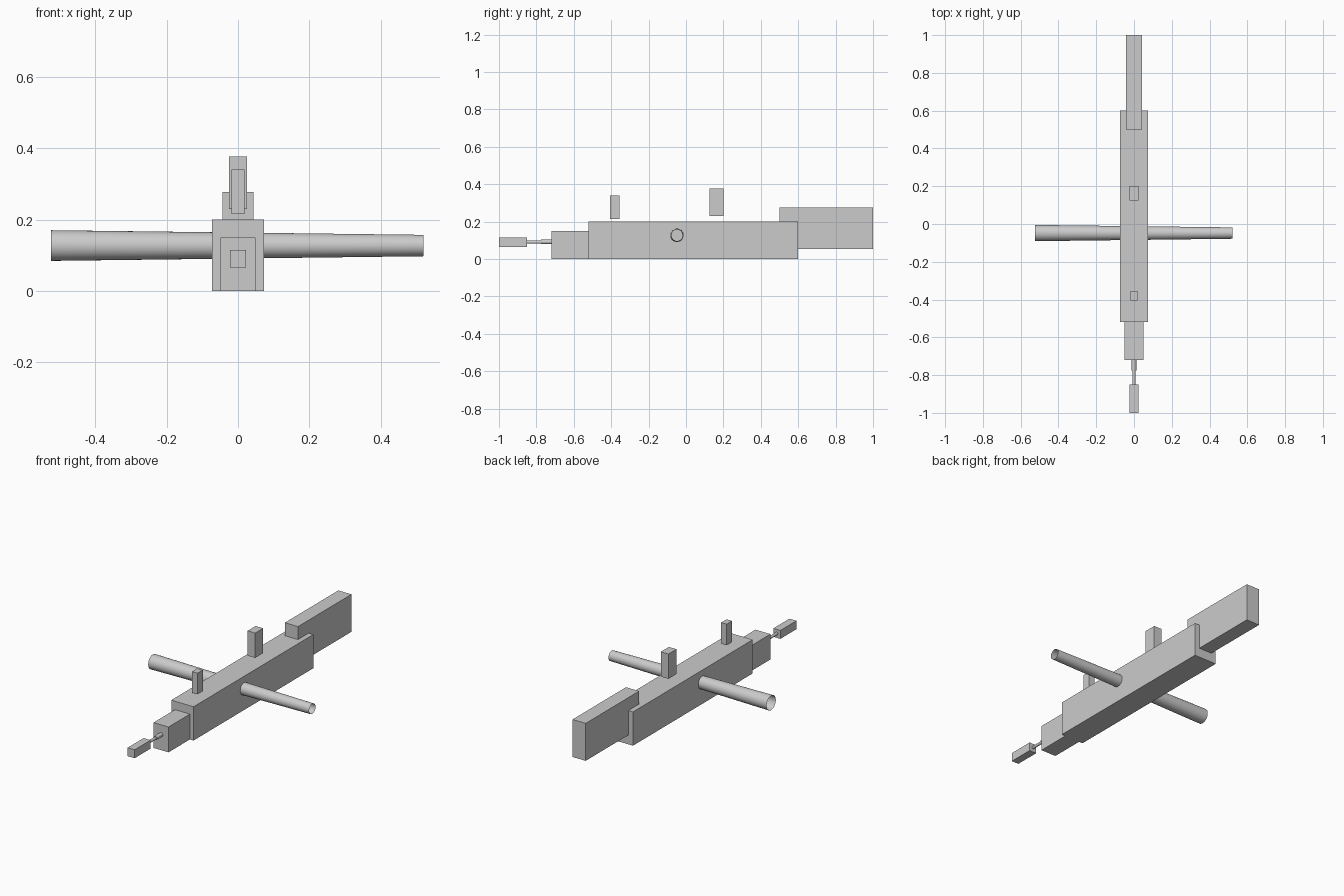
import bpy, bmesh, math
from mathutils import Matrix

if "Cube" in bpy.data.objects:
    bpy.data.objects.remove(bpy.data.objects["Cube"])


def finish(name, bm):
    mesh = bpy.data.meshes.new(name)
    bm.to_mesh(mesh)
    bm.free()
    obj = bpy.data.objects.new(name, mesh)
    bpy.context.collection.objects.link(obj)
    return obj


def box(name, half_width, y0, y1, z0, z1):
    bm = bmesh.new()
    place = Matrix.Translation((0, (y0 + y1) / 2, (z0 + z1) / 2))
    size = Matrix.Diagonal((2 * half_width, y1 - y0, z1 - z0, 1))
    bmesh.ops.create_cube(bm, size=1, matrix=place @ size)
    return finish(name, bm)


def tube(name, centre, axis, length, r0, r1, capped):
    # r0 is the radius at the negative end of the axis, r1 at the positive end
    turn = Matrix.Rotation(math.pi / 2, 4, 'Y') if axis == 'X' else Matrix.Rotation(-math.pi / 2, 4, 'X')
    bm = bmesh.new()
    bmesh.ops.create_cone(bm, cap_ends=capped, segments=32, radius1=r0, radius2=r1,
                          depth=length, matrix=Matrix.Translation(centre) @ turn)
    for f in bm.faces:
        f.smooth = len(f.verts) == 4
    for e in bm.edges:
        if any(len(f.verts) > 4 for f in e.link_faces):
            e.smooth = False
    return finish(name, bm)


# Long body and stepped front block
box("body", 0.073, -0.52, 0.6, 0, 0.2)
box("front_block", 0.049, -0.72, -0.52, 0, 0.15)

# Rear stock, overlapping the body
box("stock", 0.043, 0.5, 1.0, 0.055, 0.277)

# Muzzle with stepped barrel
box("muzzle", 0.023, -1.0, -0.85, 0.065, 0.115)
tube("barrel", (0, -0.785, 0.091), 'Y', 0.14, 0.008, 0.008, True)
tube("barrel_collar", (0, -0.745, 0.092), 'Y', 0.06, 0.012, 0.012, True)

# Floating sight posts
box("front_sight", 0.018, -0.405, -0.355, 0.215, 0.34)
box("rear_sight", 0.025, 0.125, 0.2, 0.23, 0.377)

# Open tapered tube across the body
tube("cross_tube", (-0.002, -0.048, 0.127), 'X', 1.045, 0.043, 0.03, False)
